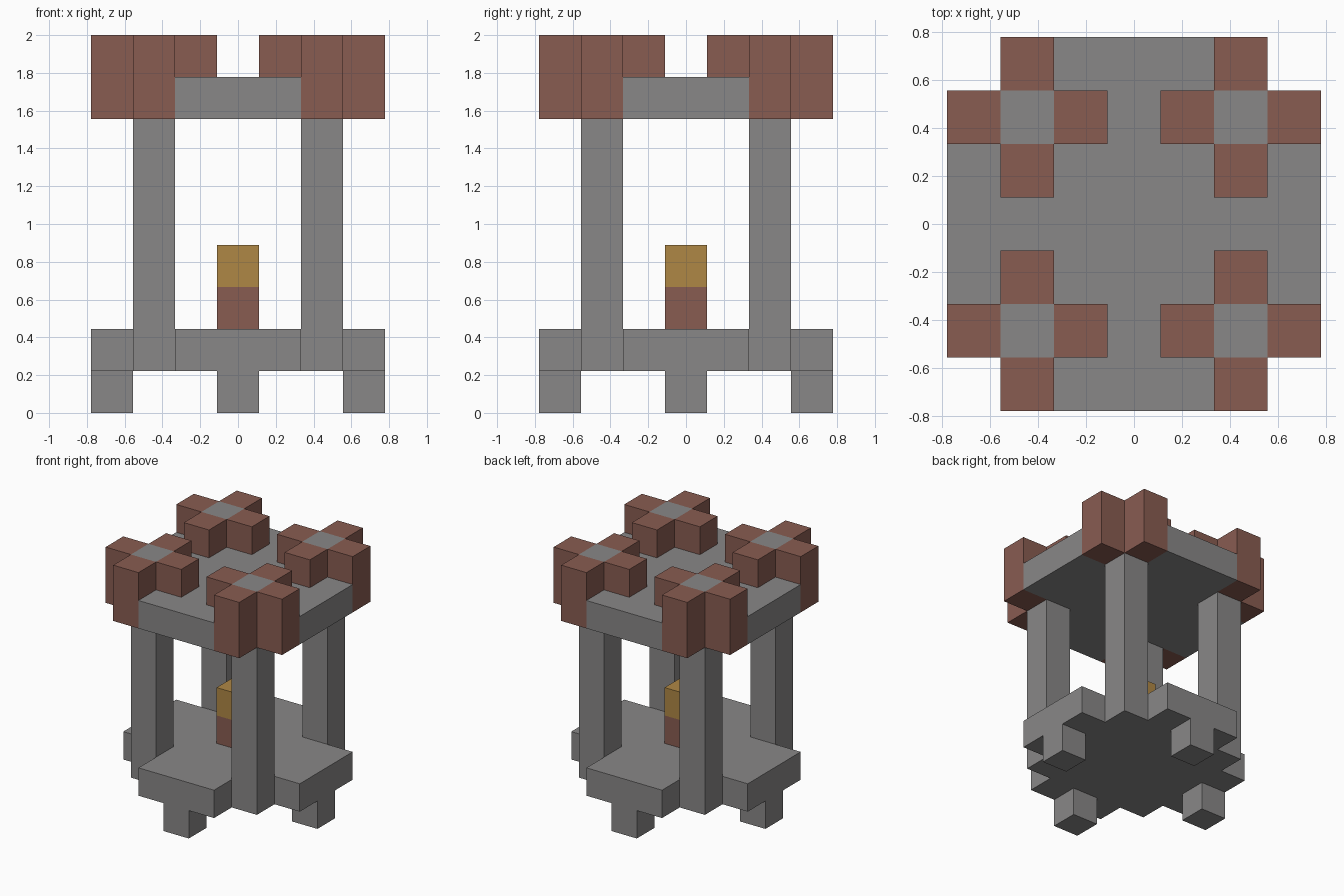
import bpy
import bmesh

U = 2 / 9  # edge of one building block

if "Cube" in bpy.data.objects:
    bpy.data.objects.remove(bpy.data.objects["Cube"], do_unlink=True)


def material(name, rgb):
    mat = bpy.data.materials.new(name)
    mat.use_nodes = True
    colour = (*rgb, 1)
    mat.diffuse_color = colour
    bsdf = next(n for n in mat.node_tree.nodes if n.type == "BSDF_PRINCIPLED")
    bsdf.inputs["Base Color"].default_value = colour
    return mat


STONE = material("grey stone", (0.25, 0.245, 0.245))
BRICK = material("red brick", (0.25, 0.107, 0.083))
GOLD = material("gold", (0.43, 0.245, 0.06))


def prism(name, outline, bottom, top, mat):
    """Extrude a flat outline between two heights, all in block units."""
    bm = bmesh.new()
    base = bm.faces.new([bm.verts.new((x * U, y * U, bottom * U)) for x, y in outline])
    side = bmesh.ops.extrude_face_region(bm, geom=[base])["geom"]
    for v in side:
        if isinstance(v, bmesh.types.BMVert):
            v.co.z = top * U
    bmesh.ops.recalc_face_normals(bm, faces=bm.faces)
    mesh = bpy.data.meshes.new(name)
    bm.to_mesh(mesh)
    bm.free()
    mesh.materials.append(mat)
    obj = bpy.data.objects.new(name, mesh)
    bpy.context.collection.objects.link(obj)
    return obj


def block(name, x, y, bottom, top, mat):
    """A square column centred on x, y."""
    h = 0.5
    return prism(name, [(x - h, y - h), (x + h, y - h), (x + h, y + h), (x - h, y + h)],
                 bottom, top, mat)


# Cross-shaped floor and roof
a, b = 1.5, 3.5
cross = [(-a, -b), (a, -b), (a, -a), (b, -a), (b, a), (a, a),
         (a, b), (-a, b), (-a, a), (-b, a), (-b, -a), (-a, -a)]
prism("floor", cross, 1, 2, STONE)
prism("roof", cross, 7, 8, STONE)

# Feet under the middle of each side
for side, x, y in (("front", 0, -3), ("back", 0, 3), ("left", 3, 0), ("right", -3, 0)):
    block(f"{side}_foot", x, y, 0, 1, STONE)

# Corner pillars, each with a brick collar
for sx, side in ((1, "left"), (-1, "right")):
    for sy, end in ((-1, "front"), (1, "back")):
        corner = f"{end}_{side}"
        block(f"{corner}_pillar", 2 * sx, 2 * sy, 1, 9, STONE)
        for reach, bottom, place in ((3, 7, "outer"), (1, 8, "inner")):
            block(f"{corner}_{place}_side_brick", reach * sx, 2 * sy, bottom, 9, BRICK)
            block(f"{corner}_{place}_end_brick", 2 * sx, reach * sy, bottom, 9, BRICK)

# Centre pedestal and its gold block
block("pedestal", 0, 0, 2, 3, BRICK)
block("gold_block", 0, 0, 3, 4, GOLD)
